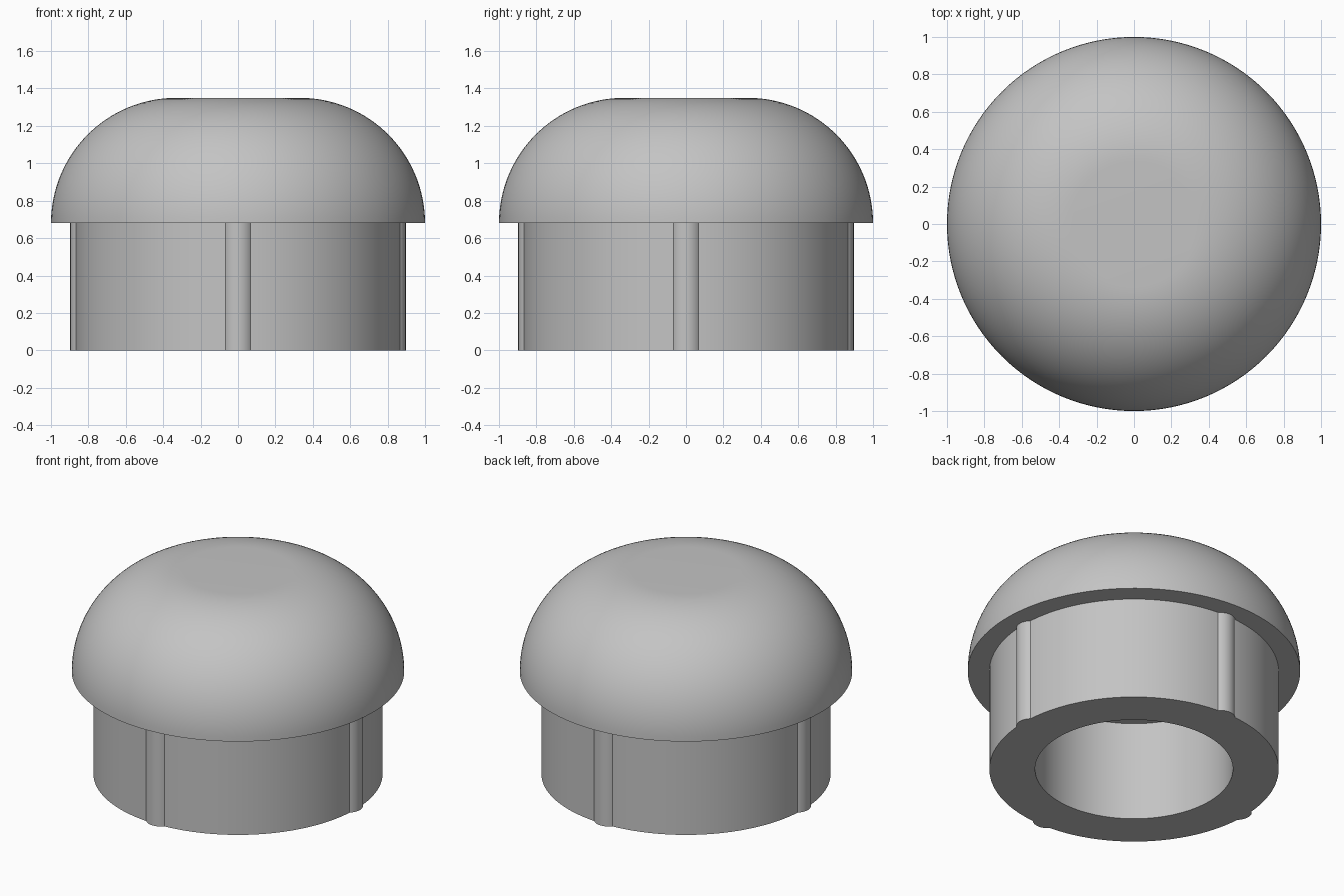
import bpy, bmesh, math

cube = bpy.data.objects.get("Cube")
if cube:
    bpy.data.objects.remove(cube, do_unlink=True)

# Main dimensions
STEM_R, BORE_R, SHOULDER_Z, BORE_Z = 0.87, 0.595, 0.68, 0.66
FILLET = 0.67
RIB_R, RIB_TIP = 0.09, 0.897

grey = bpy.data.materials.new("plain grey")
grey.use_nodes = True
colour = (0.55, 0.55, 0.55, 1)
grey.diffuse_color = colour
grey.node_tree.nodes["Principled BSDF"].inputs["Base Color"].default_value = colour


def finish(bm, name):
    bmesh.ops.remove_doubles(bm, verts=bm.verts, dist=1e-5)
    bmesh.ops.recalc_face_normals(bm, faces=bm.faces)
    mesh = bpy.data.meshes.new(name)
    bm.to_mesh(mesh)
    bm.free()
    mesh.materials.append(grey)
    obj = bpy.data.objects.new(name, mesh)
    bpy.context.collection.objects.link(obj)
    bpy.ops.object.select_all(action='DESELECT')
    obj.select_set(True)
    bpy.context.view_layer.objects.active = obj
    bpy.ops.object.shade_smooth_by_angle(angle=math.radians(30))
    return obj


def lathe(name, profile, steps=128):
    bm = bmesh.new()
    verts = [bm.verts.new((r, 0, z)) for r, z in profile]
    edges = [bm.edges.new(pair) for pair in zip(verts, verts[1:])]
    bmesh.ops.spin(bm, geom=verts + edges, cent=(0, 0, 0), axis=(0, 0, 1),
                   angle=math.tau, steps=steps, use_merge=True)
    return finish(bm, name)


# Domed cap with hollow stem, turned as one solid
arc = [math.radians(90 * i / 32) for i in range(33)]
dome = [(1 - FILLET + FILLET * math.cos(a), SHOULDER_Z + FILLET * math.sin(a)) for a in arc]
lathe("domed_plug", [(0, BORE_Z), (BORE_R, BORE_Z), (BORE_R, 0), (STEM_R, 0),
                     (STEM_R, SHOULDER_Z)] + dome + [(0, SHOULDER_Z + FILLET)])

# Four rounded grip ribs around the stem
for i, side in enumerate(("left", "back", "right", "front")):
    bm = bmesh.new()
    turn = math.tau * i / 4
    outline = []
    for k in range(17):
        a = math.radians(-52 + 104 * k / 16)
        x, y = RIB_TIP - RIB_R + RIB_R * math.cos(a), RIB_R * math.sin(a)
        outline.append(bm.verts.new((x * math.cos(turn) - y * math.sin(turn),
                                     x * math.sin(turn) + y * math.cos(turn), 0)))
    base = bm.faces.new(outline)
    top = bmesh.ops.extrude_face_region(bm, geom=[base], use_keep_orig=True)
    bmesh.ops.translate(bm, vec=(0, 0, SHOULDER_Z),
                        verts=[v for v in top["geom"] if isinstance(v, bmesh.types.BMVert)])
    finish(bm, side + "_rib")
